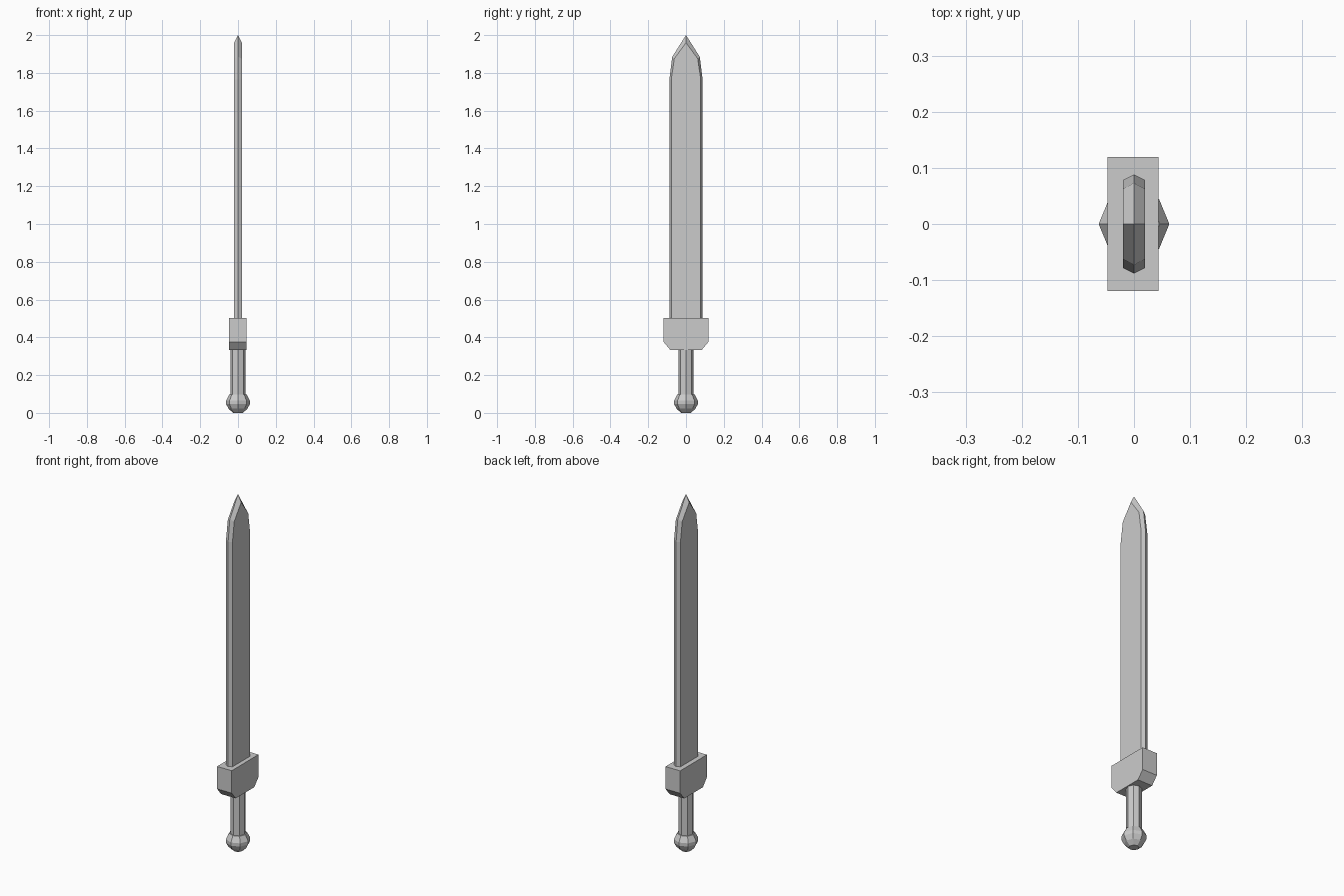
import bpy, bmesh, math

if "Cube" in bpy.data.objects:
    bpy.data.objects.remove(bpy.data.objects["Cube"])


def finish(name, bm):
    bmesh.ops.recalc_face_normals(bm, faces=bm.faces)
    mesh = bpy.data.meshes.new(name)
    bm.to_mesh(mesh)
    bm.free()
    obj = bpy.data.objects.new(name, mesh)
    bpy.context.collection.objects.link(obj)
    return obj


def loft(name, loops):
    """Bridge equal-length closed loops and cap both ends."""
    bm = bmesh.new()
    rings = [[bm.verts.new(p) for p in loop] for loop in loops]
    n = len(rings[0])
    for a, b in zip(rings, rings[1:]):
        for i in range(n):
            j = (i + 1) % n
            bm.faces.new((a[i], a[j], b[j], b[i]))
    bm.faces.new(rings[0])
    bm.faces.new(rings[-1])
    return finish(name, bm)


def outline(half, x):
    """Mirror a half profile (y, z) that may end on y = 0."""
    left = [(-y, z) for y, z in reversed(half) if y > 0]
    return [(x, y, z) for y, z in half + left]


def turned(name, profile, sides=8):
    """Faceted round part from (radius, z) rings."""
    ring = [2 * math.pi * i / sides for i in range(sides)]
    return loft(name, [[(r * math.cos(a), r * math.sin(a), z) for a in ring]
                       for r, z in profile])


# Blade: flat faces inset from a sharp central edge
face = [(0.078, 0.49), (0.078, 1.765), (0.062, 1.875), (0, 1.96)]
edge = [(0.088, 0.49), (0.088, 1.765), (0.073, 1.885), (0, 2.0)]
loft("blade", [outline(face, -0.02), outline(edge, 0), outline(face, 0.02)])

# Guard: block with chamfered lower corners
block = [(0.083, 0.333), (0.119, 0.376), (0.119, 0.502)]
loft("guard", [outline(block, -0.047), outline(block, 0.044)])

# Octagonal grip
turned("grip", [(0.04, 0.08), (0.04, 0.345)])

# Faceted ball pommel
turned("pommel", [(0.026, 0.0), (0.05, 0.022), (0.063, 0.047),
                  (0.063, 0.065), (0.046, 0.097)])
